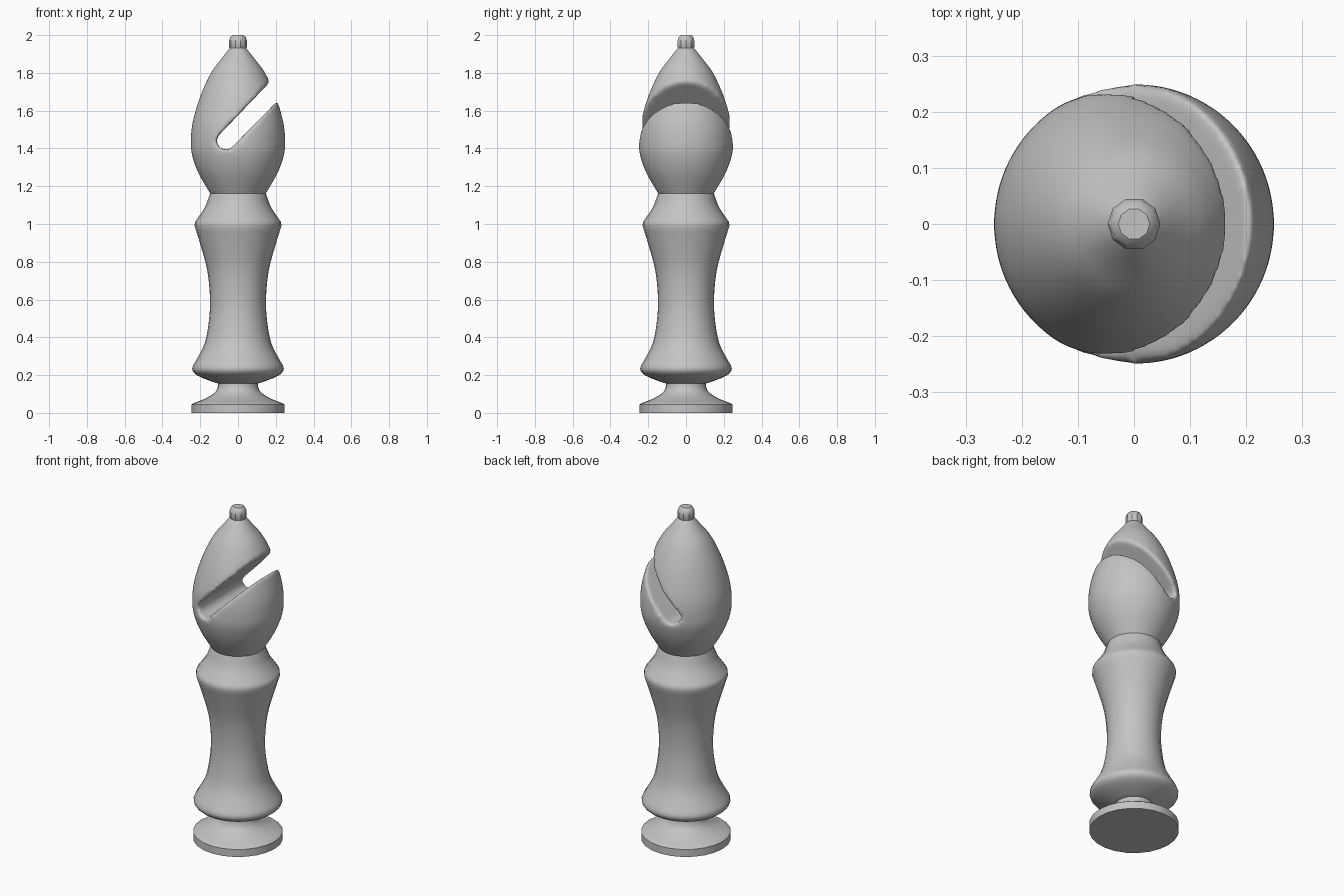
import bpy, bmesh
from math import sin, cos, pi, radians
from mathutils import Vector

cube = bpy.data.objects.get("Cube")
if cube:
    bpy.data.objects.remove(cube, do_unlink=True)

grey = bpy.data.materials.new("plain_grey")
grey.use_nodes = True
grey.diffuse_color = (0.55, 0.55, 0.55, 1)
grey.node_tree.nodes["Principled BSDF"].inputs["Base Color"].default_value = (0.55, 0.55, 0.55, 1)


def finish(bm, name):
    bmesh.ops.recalc_face_normals(bm, faces=bm.faces)
    mesh = bpy.data.meshes.new(name)
    bm.to_mesh(mesh)
    bm.free()
    mesh.materials.append(grey)
    obj = bpy.data.objects.new(name, mesh)
    bpy.context.collection.objects.link(obj)
    return obj


def activate(obj):
    bpy.ops.object.select_all(action='DESELECT')
    obj.select_set(True)
    bpy.context.view_layer.objects.active = obj


def loft(rings, name):
    """Join equal rings of points into a closed solid."""
    bm = bmesh.new()
    loops = [[bm.verts.new(p) for p in ring] for ring in rings]
    n = len(loops[0])
    for a, b in zip(loops, loops[1:]):
        for i in range(n):
            j = (i + 1) % n
            bm.faces.new((a[i], a[j], b[j], b[i]))
    bm.faces.new(loops[0])
    bm.faces.new(loops[-1])
    return finish(bm, name)


def lathe(profile, sides, name):
    """Turn (radius, height) points about the z axis."""
    return loft([[(r * cos(2 * pi * i / sides), r * sin(2 * pi * i / sides), z)
                  for i in range(sides)] for r, z in profile], name)


def spline(points, steps=5):
    """Smooth curve through the profile points."""
    p = [Vector(q) for q in points]
    p = [p[0]] + p + [p[-1]]
    out = []
    for a, b, c, d in zip(p, p[1:], p[2:], p[3:]):
        for k in range(steps):
            t = k / steps
            out.append(b + 0.5 * t * (c - a + t * (2 * a - 5 * b + 4 * c - d
                                                   + t * (3 * (b - c) + d - a))))
    return out + [p[-1]]


def smooth(obj, angle):
    activate(obj)
    bpy.ops.object.shade_smooth_by_angle(angle=radians(angle))


# Foot disc with its waisted stem
foot = lathe([(0.245, 0), (0.245, 0.045)]
             + spline([(0.235, 0.052), (0.175, 0.075), (0.12, 0.11), (0.105, 0.15), (0.11, 0.18)], 3),
             24, "foot")
smooth(foot, 35)

# Waisted body with a flared skirt and a shoulder
body = lathe(spline([(0.10, 0.155), (0.13, 0.163), (0.215, 0.198), (0.243, 0.235), (0.215, 0.29),
                     (0.176, 0.37), (0.155, 0.48), (0.148, 0.6), (0.162, 0.75), (0.196, 0.88),
                     (0.23, 0.99)], 3)
             + spline([(0.228, 1.01), (0.2, 1.05), (0.172, 1.095), (0.152, 1.15), (0.145, 1.17)], 3),
             24, "body")
smooth(body, 35)

# Pointed head
head = lathe(spline([(0.11, 1.08), (0.135, 1.14), (0.168, 1.195), (0.215, 1.28), (0.245, 1.37),
                     (0.25, 1.44), (0.244, 1.52), (0.222, 1.61), (0.187, 1.71), (0.138, 1.81),
                     (0.085, 1.88), (0.035, 1.945)]), 48, "head")

# Round-ended slanted slot, open to the left
tilt = radians(45.5)
along = Vector((cos(tilt), 0, sin(tilt)))
across = Vector((-sin(tilt), 0, cos(tilt)))
end, radius = Vector((-0.065, 0, 1.44)), 0.047
outline = [end + radius * (cos(t) * across - sin(t) * along)
           for t in [pi * k / 16 for k in range(17)]]
outline += [end + 0.7 * along - radius * across, end + 0.7 * along + (radius + 0.008) * across]
slot = loft([[p + Vector((0, y, 0)) for p in outline] for y in (-0.5, 0.5)], "slot_cutter")
slot.hide_render = True

# Cut the slot, then soften its rims
cut = head.modifiers.new("slot", 'BOOLEAN')
cut.operation, cut.solver, cut.object = 'DIFFERENCE', 'EXACT', slot
remesh = head.modifiers.new("remesh", 'REMESH')
remesh.mode, remesh.voxel_size, remesh.use_smooth_shade = 'VOXEL', 0.01, True
soften = head.modifiers.new("soften", 'SMOOTH')
soften.factor, soften.iterations = 0.5, 14
activate(head)
for name in [m.name for m in head.modifiers]:
    bpy.ops.object.modifier_apply(modifier=name)
bpy.data.objects.remove(slot, do_unlink=True)
if not head.data.materials:
    head.data.materials.append(grey)
smooth(head, 60)

# Small faceted knob on the tip
knob = lathe([(0.035, 1.915), (0.047, 1.935), (0.047, 1.972), (0.04, 1.99), (0.028, 2.0)], 10, "knob")
smooth(knob, 30)
